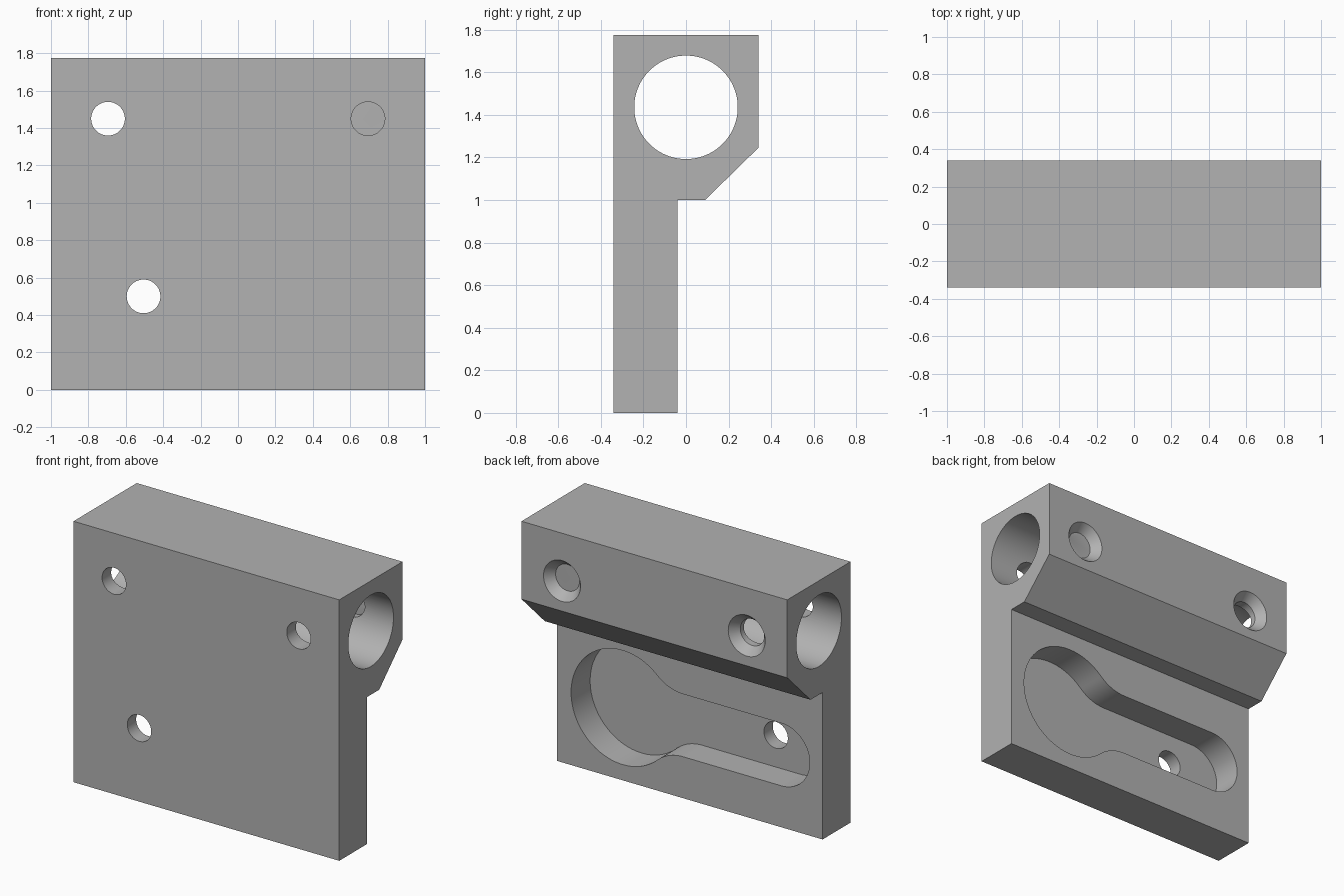
import bpy, bmesh, math
from mathutils import Matrix, Vector

cube = bpy.data.objects.get("Cube")
if cube:
    bpy.data.objects.remove(cube, do_unlink=True)

grey = bpy.data.materials.new("plain grey")
grey.use_nodes = True
grey.diffuse_color = (0.445, 0.445, 0.445, 1)
grey.node_tree.nodes["Principled BSDF"].inputs["Base Color"].default_value = grey.diffuse_color


def finish(name, bm):
    bmesh.ops.recalc_face_normals(bm, faces=bm.faces)
    mesh = bpy.data.meshes.new(name)
    bm.to_mesh(mesh)
    bm.free()
    mesh.materials.append(grey)
    obj = bpy.data.objects.new(name, mesh)
    bpy.context.collection.objects.link(obj)
    return obj


def prism(name, points, push):
    """Extrude a closed outline along a vector."""
    bm = bmesh.new()
    face = bm.faces.new([bm.verts.new(p) for p in points])
    new = bmesh.ops.extrude_face_region(bm, geom=[face])["geom"]
    verts = [g for g in new if isinstance(g, bmesh.types.BMVert)]
    bmesh.ops.translate(bm, vec=push, verts=verts)
    return finish(name, bm)


def cone(name, r1, r2, start, end, sides=64):
    """Round cutter from start to end."""
    a, b = Vector(start), Vector(end)
    bm = bmesh.new()
    turn = (b - a).to_track_quat('Z', 'Y').to_matrix().to_4x4()
    bmesh.ops.create_cone(bm, cap_ends=True, segments=sides, radius1=r1, radius2=r2,
                          depth=(b - a).length, matrix=Matrix.Translation((a + b) / 2) @ turn)
    return finish(name, bm)


def arc(cx, cz, r, a0, a1, n):
    return [(cx + r * math.cos(a0 + (a1 - a0) * i / n),
             cz + r * math.sin(a0 + (a1 - a0) * i / n)) for i in range(n + 1)]


# Main body: clamp head on a thin plate
FRONT, PLATE, BACK, TOP = -0.34, -0.04, 0.34, 1.775
outline = [(FRONT, 0), (PLATE, 0), (PLATE, 1), (0.09, 1),
           (BACK, 1.245), (BACK, TOP), (FRONT, TOP)]
body = prism("mounting_block", [(-1, y, z) for y, z in outline], (2, 0, 0))

# Long bore through the head
cutters = [cone("bore_cutter", 0.243, 0.243, (-1.2, 0, 1.435), (1.2, 0, 1.435), 96)]

# Keyhole pocket: big circle, fillet and slot, mirrored about its centre line
big_x, slot_x, mid, big_r, slot_r, fillet = 0.505, -0.69, 0.495, 0.388, 0.213, 0.29
rise = slot_r + fillet
run = math.sqrt((big_r + fillet) ** 2 - rise ** 2)
meet = math.atan2(rise, -run)
half = (arc(big_x, 0, big_r, 0, meet, 32)
        + arc(big_x - run, rise, fillet, meet - math.pi, -math.pi / 2, 12)[1:]
        + arc(slot_x, 0, slot_r, math.pi / 2, math.pi, 20))
loop = half + [(x, -z) for x, z in reversed(half[1:-1])]
FLOOR = -0.245
cutters.append(prism("pocket_cutter", [(x, FLOOR, mid + z) for x, z in loop], (0, 0.26, 0)))

# Screw holes, the upper pair countersunk from the back
for x, z in ((-0.695, 1.45), (0.695, 1.45), (-0.505, 0.5)):
    cutters.append(cone("hole_cutter", 0.09, 0.09, (x, -0.5, z), (x, 0.5, z)))
    if z > 1:
        cutters.append(cone("countersink_cutter", 0.09, 0.18,
                            (x, BACK - 0.06, z), (x, BACK + 0.05, z)))

# Cut everything, then discard the cutters
bpy.context.view_layer.objects.active = body
for cutter in cutters:
    cutter.hide_render = True
    mod = body.modifiers.new("cut", 'BOOLEAN')
    mod.operation, mod.solver, mod.object = 'DIFFERENCE', 'EXACT', cutter
    bpy.ops.object.modifier_apply(modifier=mod.name)
    bpy.data.objects.remove(cutter, do_unlink=True)

bpy.ops.object.select_all(action='DESELECT')
body.select_set(True)
bpy.ops.object.shade_smooth_by_angle(angle=math.radians(30))
